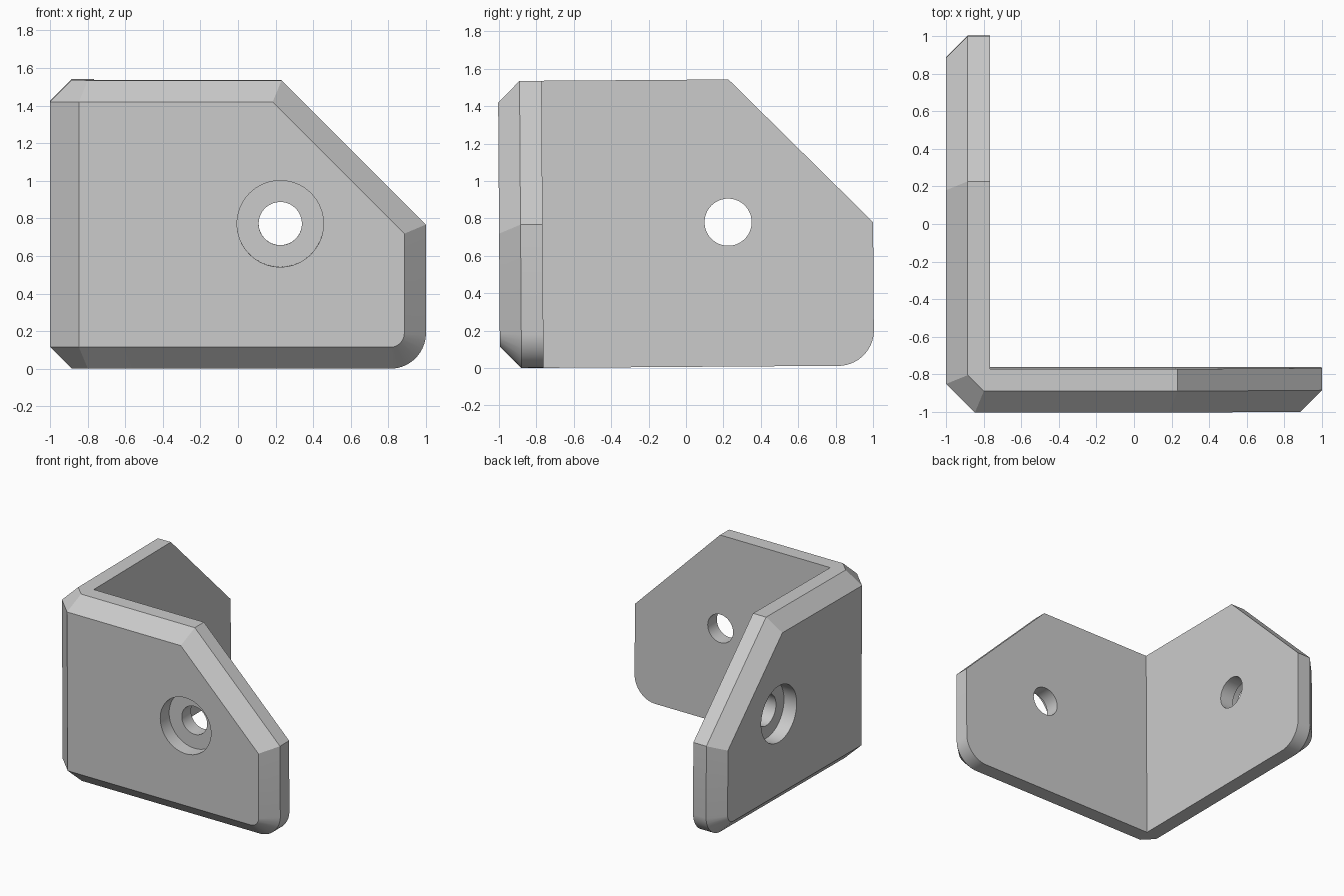
import bpy, bmesh, math
from mathutils import Vector, Matrix

cube = bpy.data.objects.get("Cube")
if cube:
    bpy.data.objects.remove(cube, do_unlink=True)

HEIGHT, THICK, BEVEL = 1.535, 0.233, 0.115
ROUND, HOLE_U, HOLE_Z = 0.19, 0.225, 0.772

grey = bpy.data.materials.new("bracket_grey")
grey.use_nodes = True
colour = (0.6, 0.6, 0.6, 1)
grey.diffuse_color = colour
grey.node_tree.nodes["Principled BSDF"].inputs["Base Color"].default_value = colour


def to_object(bm, name):
    bmesh.ops.recalc_face_normals(bm, faces=bm.faces)
    mesh = bpy.data.meshes.new(name)
    bm.to_mesh(mesh)
    bm.free()
    mesh.materials.append(grey)
    obj = bpy.data.objects.new(name, mesh)
    bpy.context.collection.objects.link(obj)
    return obj


def slice_off(bm, normal, dist):
    """Keep the part where normal . p <= dist and cap the cut."""
    n = Vector(normal)
    geom = bm.verts[:] + bm.edges[:] + bm.faces[:]
    cut = bmesh.ops.bisect_plane(bm, geom=geom, dist=1e-5, plane_co=n * (dist / n.length_squared),
                                 plane_no=n, clear_outer=True)["geom_cut"]
    rim = [e for e in cut if isinstance(e, bmesh.types.BMEdge) and e.is_boundary]
    if rim:
        bmesh.ops.holes_fill(bm, edges=rim, sides=0)


# Convex outer block of the corner
bm = bmesh.new()
bmesh.ops.create_cube(bm, size=2, matrix=Matrix.Translation((0, 0, HEIGHT / 2))
                      @ Matrix.Diagonal((1, 1, HEIGHT / 2, 1)))

# Outline of one wing as (along, up, offset): slope, rounded lower corner, and bevelled rims
outline = [(1, 0, 1), (0, 1, HEIGHT), (0, -1, 0)]
s = math.sqrt(0.5)
outline.append((s, s, 1.767 * s))
STEPS = 12
for i in range(1, STEPS):
    a = math.pi / 2 * i / STEPS
    c, d = math.cos(a), -math.sin(a)
    outline.append((c, d, c * (1 - ROUND) + d * ROUND + ROUND))

for swap in (False, True):
    for u, z, dist in outline:
        for out, extra in ((0, 0), (-1, 1 - BEVEL)):
            normal = (out, u, z) if swap else (u, out, z)
            slice_off(bm, normal, dist + extra)

# Bevelled vertical corner with its upper and lower rims
edge = 1.847 * s
slice_off(bm, (-s, -s, 0), edge)
slice_off(bm, (-s, -s, 1), edge + HEIGHT - BEVEL)
slice_off(bm, (-s, -s, -1), edge - BEVEL)
bmesh.ops.remove_doubles(bm, verts=bm.verts, dist=1e-4)
bracket = to_object(bm, "corner_bracket")


def carve(cutter):
    mod = bracket.modifiers.new(cutter.name, "BOOLEAN")
    mod.operation, mod.solver, mod.object = "DIFFERENCE", "EXACT", cutter
    bpy.context.view_layer.objects.active = bracket
    bpy.ops.object.modifier_apply(modifier=mod.name)
    bpy.data.objects.remove(cutter, do_unlink=True)


# Hollow between the wings
bm = bmesh.new()
bmesh.ops.create_cube(bm, size=4, matrix=Matrix.Translation((1 + THICK, 1 + THICK, 0)))
carve(to_object(bm, "hollow_cutter"))


# Bolt holes with wide outer recesses
def bore(name, radius, depth, side):
    length = depth + 0.1
    mid = -1.1 + length / 2
    axis = "Y" if side else "X"
    place = (mid, HOLE_U, HOLE_Z) if side else (HOLE_U, mid, HOLE_Z)
    bm = bmesh.new()
    bmesh.ops.create_cone(bm, cap_ends=True, segments=64, radius1=radius, radius2=radius, depth=length,
                          matrix=Matrix.Translation(place) @ Matrix.Rotation(math.pi / 2, 4, axis))
    carve(to_object(bm, name))


for side in (False, True):
    bore("recess_cutter", 0.23, BEVEL, side)
    bore("hole_cutter", 0.126 if side else 0.115, 0.5, side)

# Slight lean of the whole bracket
pivot = Matrix.Translation((0, -0.885, 0.8))
bracket.data.transform(pivot @ Matrix.Rotation(math.radians(0.4), 4, "X") @ pivot.inverted())

bpy.ops.object.select_all(action="DESELECT")
bracket.select_set(True)
bpy.context.view_layer.objects.active = bracket
bpy.ops.object.shade_smooth_by_angle(angle=math.radians(25))
